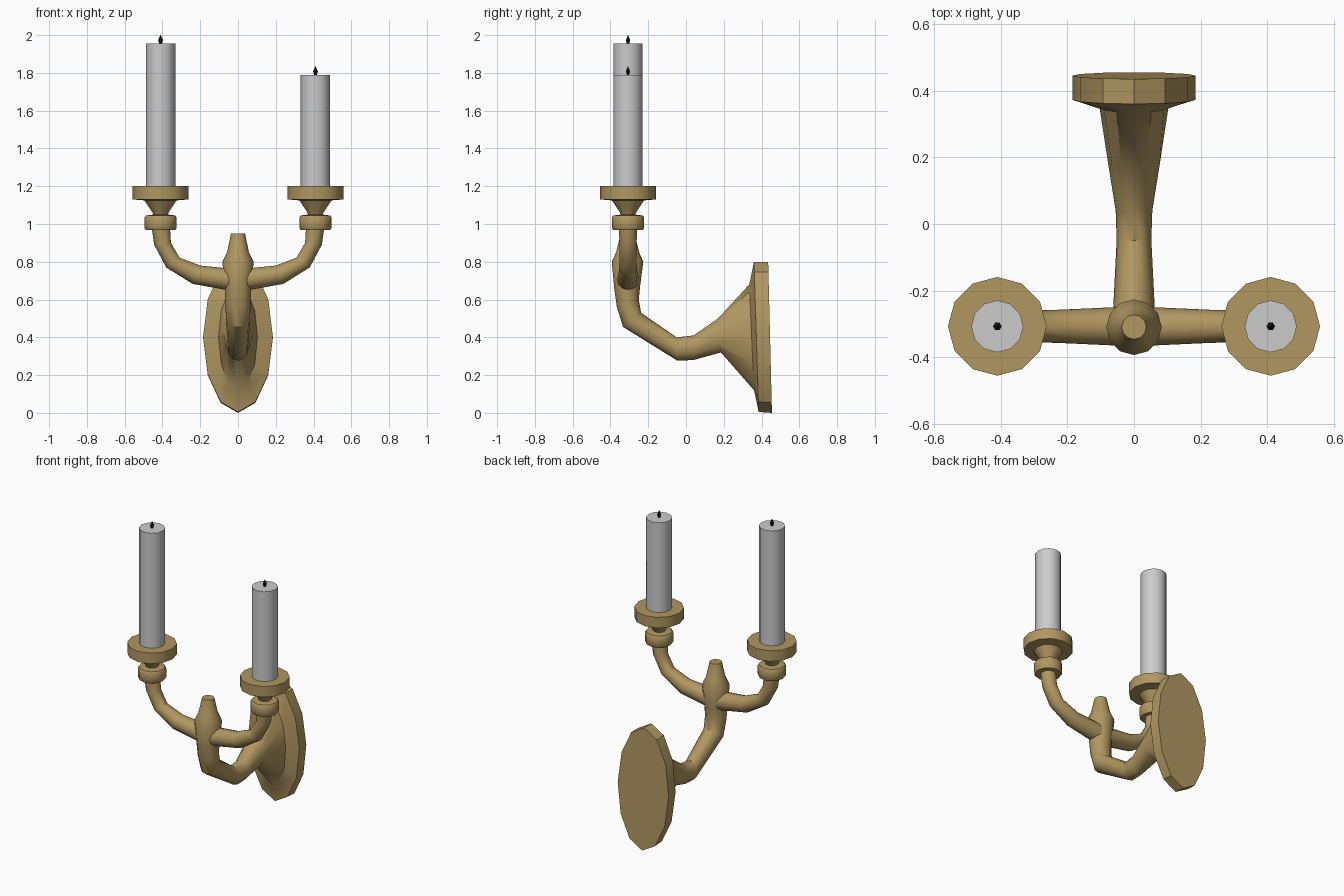
import bpy, bmesh
from math import cos, sin, pi, radians
from mathutils import Vector

if "Cube" in bpy.data.objects:
    bpy.data.objects.remove(bpy.data.objects["Cube"])


def material(name, rgb):
    m = bpy.data.materials.new(name)
    m.diffuse_color = (*rgb, 1)
    m.use_nodes = True
    m.node_tree.nodes["Principled BSDF"].inputs["Base Color"].default_value = m.diffuse_color
    return m


BRASS = material("brass", (0.44, 0.31, 0.12))
BLACK = material("wick_black", (0.01, 0.01, 0.01))
FRONT_Y = -0.307


def loft(name, rings, depth, mat=None, sides=12):
    """Skin elliptical rings; each ring is (edge point, opposite edge point, depth radius)."""
    bm = bmesh.new()
    loops = []
    for a, b, r in rings:
        a, b = Vector(a), Vector(b)
        mid, half = (a + b) / 2, (b - a) / 2
        loops.append([bm.verts.new(mid + half * cos(2 * pi * i / sides)
                                   + depth * r * sin(2 * pi * i / sides))
                      for i in range(sides)])
    for lo, hi in zip(loops, loops[1:]):
        for i in range(sides):
            j = (i + 1) % sides
            bm.faces.new((lo[i], lo[j], hi[j], hi[i]))
    bm.faces.new(loops[0][::-1])
    bm.faces.new(loops[-1])
    bmesh.ops.recalc_face_normals(bm, faces=bm.faces)
    me = bpy.data.meshes.new(name)
    bm.to_mesh(me)
    bm.free()
    ob = bpy.data.objects.new(name, me)
    bpy.context.collection.objects.link(ob)
    if mat:
        me.materials.append(mat)
    bpy.ops.object.select_all(action='DESELECT')
    ob.select_set(True)
    bpy.context.view_layer.objects.active = ob
    bpy.ops.object.shade_smooth_by_angle(angle=radians(35))
    return ob


def lathe(name, x, profile, mat=None, sides=12):
    rings = [((x - r, FRONT_Y, z), (x + r, FRONT_Y, z), r) for r, z in profile]
    return loft(name, rings, Vector((0, 1, 0)), mat, sides)


# wall plate, flared bracket, curved stem and finial in one skin: y, z, y, z, x radius
stem = [
    (.455, .0, .435, .80, .185),
    (.385, .005, .36, .80, .185),
    (.36, .12, .335, .68, .103),
    (.185, .32, .17, .50, .077),
    (.04, .28, .04, .41, .055),
    (-.045, .276, -.05, .40, .052),
    (-.333, .455, -.238, .53, .064),
    (-.366, .56, -.25, .60, .066),
    (-.38, .66, -.243, .67, .07),
    (-.393, .80, -.226, .80, .083),
    (-.37, .85, -.248, .85, .058),
    (-.346, .95, -.272, .95, .037),
]
loft("wall_plate_and_stem",
     [((0, ya, za), (0, yb, zb), r) for ya, za, yb, zb, r in stem],
     Vector((1, 0, 0)), BRASS)

# side arm sections: x, z, x, z, y radius
arm = [
    (0, .64, 0, .76, .06),
    (.24, .683, .20, .78, .05),
    (.38, .77, .31, .822, .046),
    (.444, .89, .355, .90, .046),
    (.457, .98, .36, .98, .047),
]

for side, sx, top in (("left", -1, 1.955), ("right", 1, 1.79)):
    x = sx * 0.41
    loft(side + "_arm",
         [((sx * xa, FRONT_Y, za), (sx * xb, FRONT_Y, zb), r) for xa, za, xb, zb, r in arm],
         Vector((0, 1, 0)), BRASS)
    # collar, neck and drip dish
    lathe(side + "_candle_holder", x,
          [(.078, .968), (.085, .978), (.085, 1.035), (.078, 1.045), (.038, 1.05),
           (.045, 1.065), (.085, 1.125), (.148, 1.13), (.148, 1.20)], BRASS)
    lathe(side + "_candle", x, [(.078, 1.19), (.078, top)])
    lathe(side + "_wick", x,
          [(.004, top - .01), (.013, top + .018), (.001, top + .045)], BLACK, 6)
